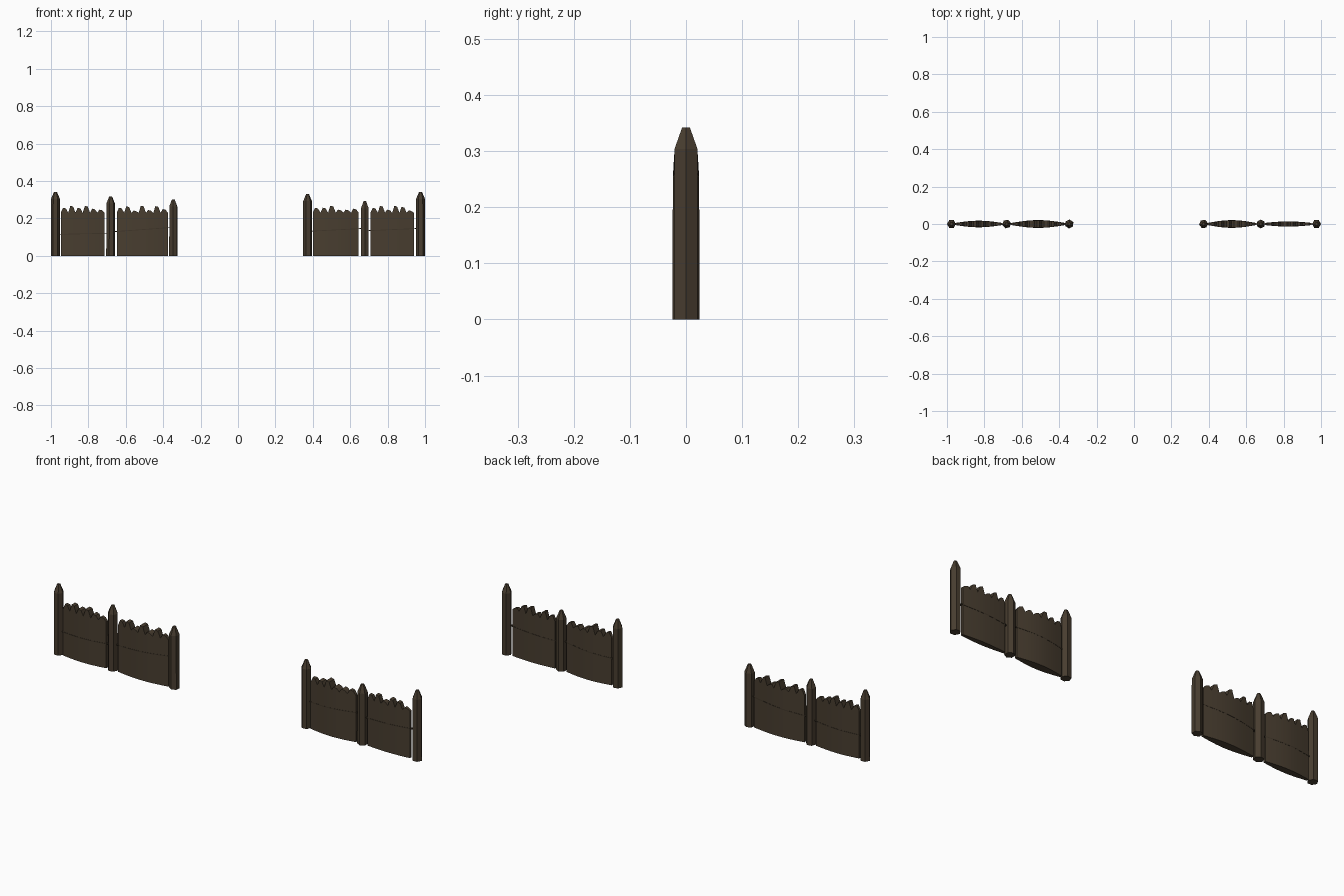
import bpy, bmesh, math

if "Cube" in bpy.data.objects:
    bpy.data.objects.remove(bpy.data.objects["Cube"])


def material(name, rgb):
    m = bpy.data.materials.new(name)
    m.diffuse_color = (*rgb, 1)
    m.use_nodes = True
    m.node_tree.nodes["Principled BSDF"].inputs["Base Color"].default_value = m.diffuse_color
    return m


WOOD = material("dark_wood", (0.065, 0.047, 0.029))
SEAM = material("rail_wood", (0.050, 0.036, 0.022))


def finish(bm, name, mat):
    bmesh.ops.recalc_face_normals(bm, faces=bm.faces)
    me = bpy.data.meshes.new(name)
    bm.to_mesh(me)
    bm.free()
    me.materials.append(mat)
    ob = bpy.data.objects.new(name, me)
    bpy.context.collection.objects.link(ob)
    return ob


# Six-sided post with a blunt sharpened tip
def post(name, x, height, turn):
    bm = bmesh.new()
    rings = []
    for z, r in ((0, 0.024), (height - 0.038, 0.0235), (height, 0.008)):
        rings.append([bm.verts.new((x + r * math.cos(math.radians(turn + 60 * k)),
                                    r * math.sin(math.radians(turn + 60 * k)), z))
                      for k in range(6)])
    for a, b in zip(rings, rings[1:]):
        for k in range(6):
            n = (k + 1) % 6
            bm.faces.new((a[k], a[n], b[n], b[k]))
    bm.faces.new(rings[0])
    bm.faces.new(rings[-1])
    finish(bm, name, WOOD)


# Solid wall from columns of (x, half thickness, bottom, top)
def wall(name, columns, mat):
    bm = bmesh.new()
    loops = [[bm.verts.new(p) for p in ((x, -t, lo), (x, t, lo), (x, t, hi), (x, -t, hi))]
             for x, t, lo, hi in columns]
    for a, b in zip(loops, loops[1:]):
        for k in range(4):
            n = (k + 1) % 4
            bm.faces.new((a[k], a[n], b[n], b[k]))
    bm.faces.new(loops[0])
    bm.faces.new(loops[-1])
    finish(bm, name, mat)


# Panel of pointed planks, thickest in the middle, with a thin rail across it
def panel(i, x0, x1, bulge, peaks, rail0, rail1):
    n = len(peaks)
    w = (x1 - x0) / n

    def thick(x):
        u = min(max((x - x0) / (x1 - x0), 0), 1)
        return 0.006 + (bulge - 0.006) * math.sin(math.pi * u)

    cols = [(x0, thick(x0), 0, 0.232)]
    for k, peak in enumerate(peaks):
        a = x0 + k * w
        for f, z in ((0.3, peak), (0.68, peak - 0.004), (1, 0.23)):
            cols.append((a + f * w, thick(a + f * w), 0, z))
    wall(f"plank_panel_{i}", cols, WOOD)

    rail = []
    for x in [x0 - 0.012] + [x0 + k * w for k in range(n + 1)] + [x1 + 0.012]:
        z = rail0 + (rail1 - rail0) * (x - x0) / (x1 - x0)
        inside = x0 - 0.001 < x < x1 + 0.001
        rail.append((x, thick(x) + 0.001 if inside else 0.003, z - 0.002, z + 0.002))
    wall(f"rail_{i}", rail, SEAM)


posts = [(-0.976, 0.342, 0), (-0.681, 0.317, 12), (-0.346, 0.302, 25),
         (0.372, 0.33, 8), (0.678, 0.292, 30), (0.976, 0.342, 0)]
for i, p in enumerate(posts):
    post(f"post_{i + 1}", *p)

panel(1, -0.947, -0.713, 0.017, (.257, .267, .257, .267, .252, .247), .115, .120)
panel(2, -0.648, -0.375, 0.020, (.257, .265, .242, .268, .245, .266, .25), .130, .150)
panel(3, 0.400, 0.645, 0.020, (.257, .257, .268, .247, .247, .252), .132, .145)
panel(4, 0.709, 0.940, 0.013, (.257, .267, .247, .267, .262, .243), .135, .145)
